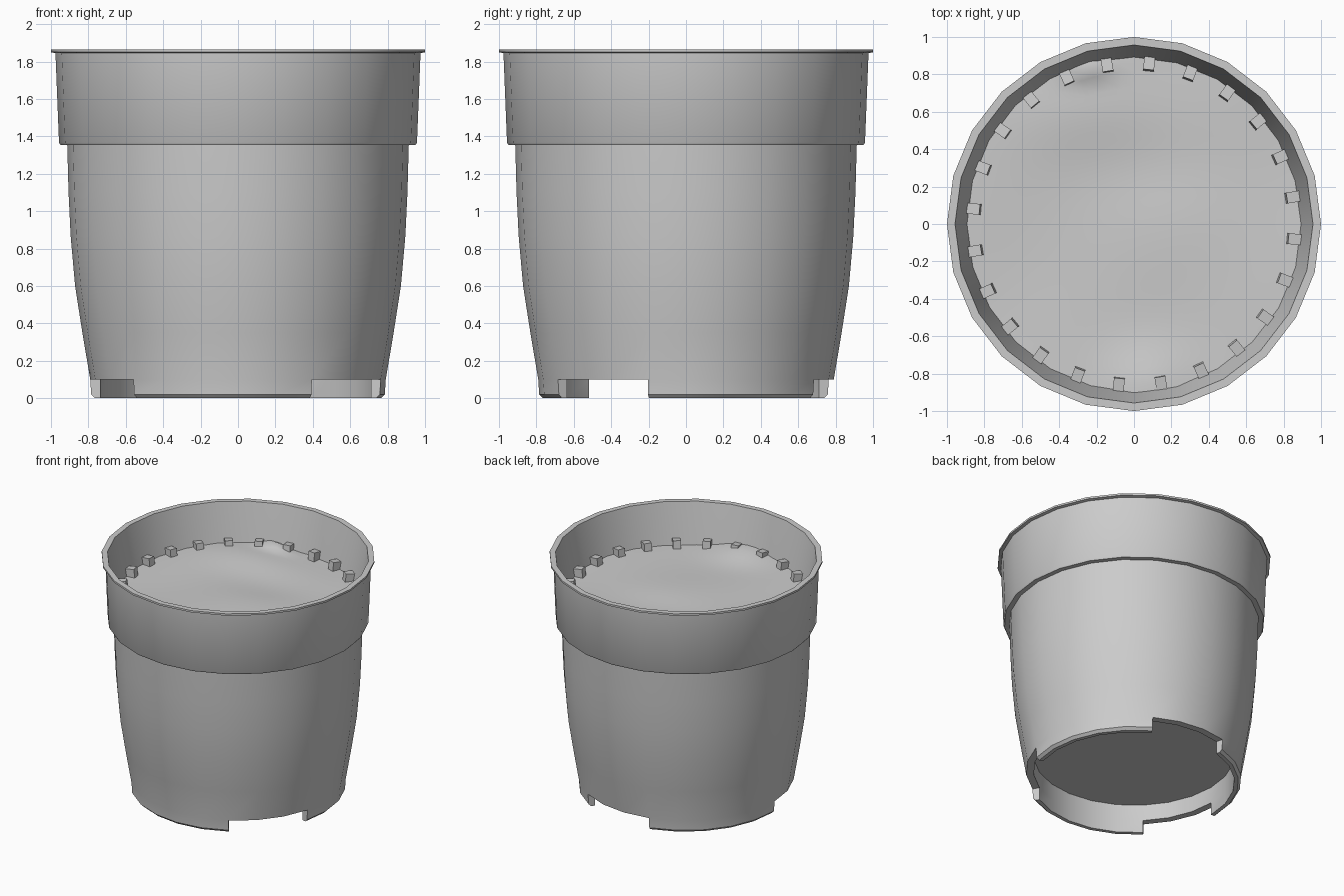
import bpy
import bmesh
from math import sin, cos, pi, radians, exp
from mathutils import Matrix

if "Cube" in bpy.data.objects:
    bpy.data.objects.remove(bpy.data.objects["Cube"])

SIDES = 24

grey = bpy.data.materials.new("plain grey")
grey.use_nodes = True
COLOUR = (0.6, 0.6, 0.6, 1)
grey.diffuse_color = COLOUR
grey.node_tree.nodes["Principled BSDF"].inputs["Base Color"].default_value = COLOUR


def finish(bm, name, angle=None):
    bmesh.ops.recalc_face_normals(bm, faces=bm.faces)
    mesh = bpy.data.meshes.new(name)
    bm.to_mesh(mesh)
    bm.free()
    obj = bpy.data.objects.new(name, mesh)
    bpy.context.collection.objects.link(obj)
    mesh.materials.append(grey)
    if angle:
        bpy.ops.object.select_all(action="DESELECT")
        obj.select_set(True)
        bpy.context.view_layer.objects.active = obj
        bpy.ops.object.shade_smooth_by_angle(angle=radians(angle))


# Pot: turned profile (radius, height), from the recessed base round to the inside floor
BASE = [(0.735, 0.23)]
FOOT = [(0.735, 0.1), (0.735, 0), (0.765, 0), (0.785, 0.02), (0.79, 0.1)]
OUTSIDE = [(0.832, 0.35), (0.871, 0.6), (0.895, 0.87), (0.906, 1.1), (0.913, 1.355),
           (0.95, 1.355), (0.957, 1.367), (0.976, 1.845)]
LIP = [(1.0, 1.85), (1.0, 1.865), (0.957, 1.865)]
INSIDE = [(0.885, 1.5), (0.85, 1.3), (0.82, 0.7), (0.735, 0.28)]
profile = BASE + FOOT + OUTSIDE + LIP + INSIDE
foot_in, foot_out = len(BASE), len(BASE) + len(FOOT) - 1

bm = bmesh.new()
rings = []
for k in range(SIDES):
    a = 2 * pi * k / SIDES
    rings.append([bm.verts.new((r * cos(a), r * sin(a), z)) for r, z in profile])


def is_notch(k):
    # three gaps in the foot, each three segments wide
    return (k - 4) % 8 < 3


for k in range(SIDES):
    here, there = rings[k], rings[(k + 1) % SIDES]
    steps = [(i, i + 1) for i in range(len(profile) - 1)]
    if is_notch(k):
        steps = steps[:foot_in] + [(foot_in, foot_out)] + steps[foot_out:]
    for i, j in steps:
        bm.faces.new((here[i], there[i], there[j], here[j]))
    if is_notch(k) != is_notch(k - 1):
        bm.faces.new(here[foot_in:foot_out + 1])
bm.faces.new([ring[0] for ring in rings])
bm.faces.new([ring[-1] for ring in rings])
finish(bm, "pot", 35)


# Soil: disc with gentle mounds and dips
def mound(x, y, cx, cy, wide, deep):
    return exp(-((x - cx) / wide) ** 2 - ((y - cy) / deep) ** 2)


def soil_height(x, y):
    z = 1.54 + 0.008 * sin(4 * x + 1) * cos(4 * y - 2 * x)
    z += 0.06 * mound(x, y, 0.08, -0.88, 0.24, 0.22)
    z += 0.05 * mound(x, y, -0.26, 0.83, 0.12, 0.06)
    z += 0.025 * mound(x, y, -0.3, 0.6, 0.4, 0.25)
    return z - 0.02 * mound(x, y, 0.15, 0.3, 0.4, 0.25)


bm = bmesh.new()
RINGS, SPOKES = 20, 72
centre = bm.verts.new((0, 0, soil_height(0, 0)))
previous = None
for i in range(1, RINGS + 1):
    r = 0.905 * i / RINGS
    points = [(r * cos(2 * pi * k / SPOKES), r * sin(2 * pi * k / SPOKES)) for k in range(SPOKES)]
    ring = [bm.verts.new((x, y, soil_height(x, y))) for x, y in points]
    for k in range(SPOKES):
        n = (k + 1) % SPOKES
        if previous:
            bm.faces.new((previous[k], ring[k], ring[n], previous[n]))
        else:
            bm.faces.new((centre, ring[k], ring[n]))
    previous = ring
finish(bm, "soil", 60)

# Small blocks around the edge of the soil, leaning back against the wall
bm = bmesh.new()
for k in range(SIDES):
    turn = Matrix.Rotation(radians(9.6 + 15 * k), 4, "Z")
    lean = Matrix.Rotation(radians(7), 4, "Y")
    block = Matrix.Diagonal((0.085, 0.058, 0.19, 1))
    place = turn @ Matrix.Translation((0.86, 0, 1.505)) @ lean @ block
    bmesh.ops.create_cube(bm, size=1, matrix=place)
finish(bm, "rim_blocks")
